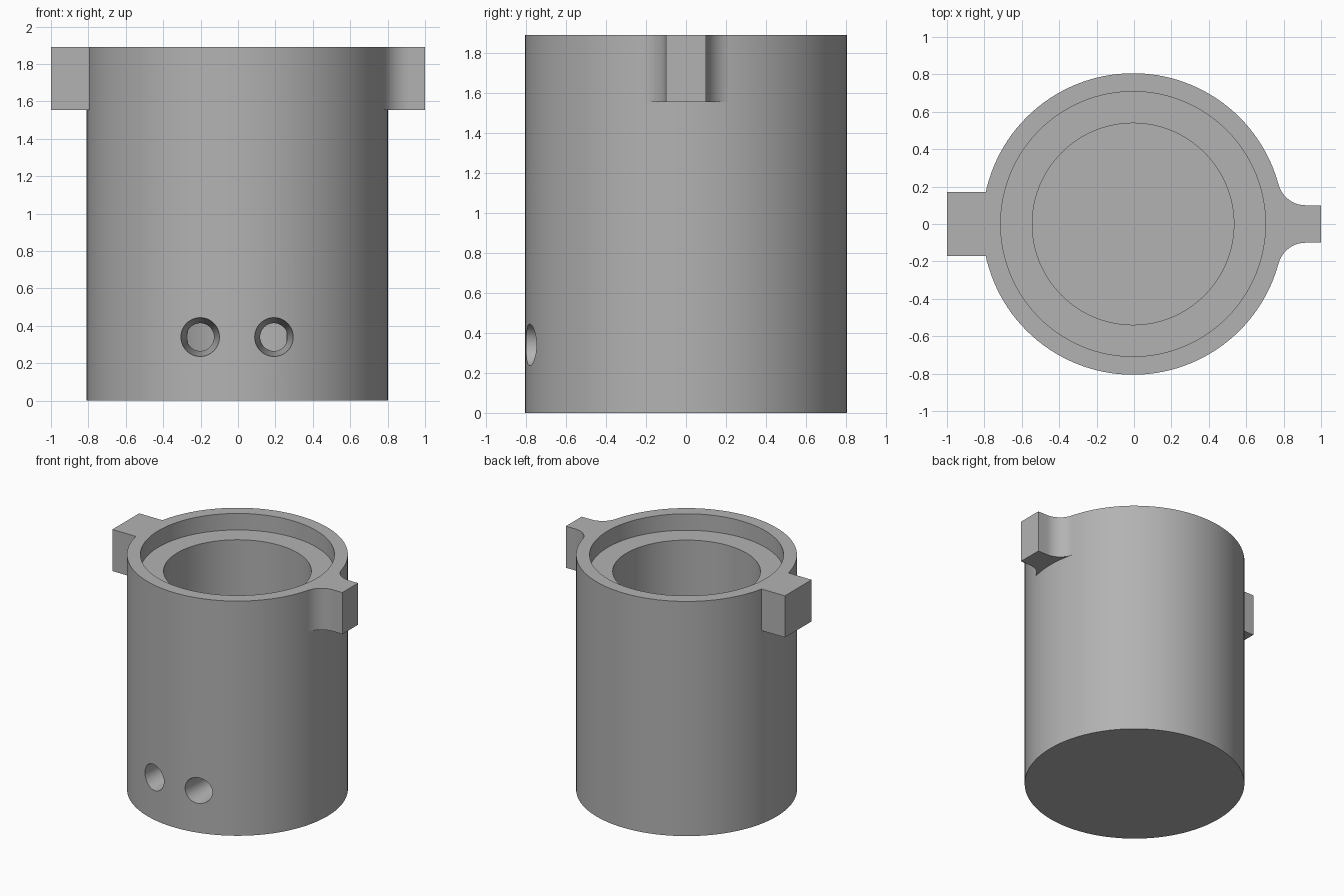
import bpy
import bmesh
from math import sin, cos, pi, atan2, radians
from mathutils import Matrix, Vector

default = bpy.data.objects.get("Cube")
if default:
    bpy.data.objects.remove(default, do_unlink=True)

CX = -0.005                       # axis of the barrel
HEIGHT, OUTER, LIP, BORE = 1.89, 0.806, 0.708, 0.539
LEDGE, FLOOR, LUG_BASE = 1.757, 0.17, 1.555

grey = bpy.data.materials.new("plain grey")
grey.use_nodes = True
COLOUR = (0.45, 0.45, 0.45, 1)
grey.diffuse_color = COLOUR
grey.node_tree.nodes["Principled BSDF"].inputs["Base Color"].default_value = COLOUR


def finish(bm, name):
    bmesh.ops.recalc_face_normals(bm, faces=bm.faces)
    mesh = bpy.data.meshes.new(name)
    bm.to_mesh(mesh)
    bm.free()
    obj = bpy.data.objects.new(name, mesh)
    bpy.context.collection.objects.link(obj)
    mesh.materials.append(grey)
    return obj


def lathe(name, profile, steps=128):
    bm = bmesh.new()
    verts = [bm.verts.new((r, 0, z)) for r, z in profile]
    edges = [bm.edges.new(pair) for pair in zip(verts, verts[1:])]
    bmesh.ops.spin(bm, geom=verts + edges, cent=(0, 0, 0), axis=(0, 0, 1),
                   angle=2 * pi, steps=steps)
    bmesh.ops.remove_doubles(bm, verts=bm.verts, dist=1e-5)
    bmesh.ops.translate(bm, verts=bm.verts, vec=(CX, 0, 0))
    return finish(bm, name)


def prism(name, outline, z0, z1):
    bm = bmesh.new()
    base = bm.faces.new([bm.verts.new((x, y, z0)) for x, y in outline])
    top = bmesh.ops.extrude_face_region(bm, geom=[base])["geom"]
    bmesh.ops.translate(bm, vec=(0, 0, z1 - z0),
                        verts=[v for v in top if isinstance(v, bmesh.types.BMVert)])
    return finish(bm, name)


def combine(target, tool, operation):
    mod = target.modifiers.new(operation, "BOOLEAN")
    mod.operation, mod.solver, mod.object = operation, "EXACT", tool
    bpy.context.view_layer.objects.active = target
    bpy.ops.object.modifier_apply(modifier=mod.name)
    bpy.data.objects.remove(tool, do_unlink=True)


# Closed-bottom barrel with a stepped mouth
barrel = lathe("barrel", [(0, 0), (OUTER, 0), (OUTER, HEIGHT), (LIP, HEIGHT),
                          (LIP, LEDGE), (BORE, LEDGE), (BORE, FLOOR), (0, FLOOR)])

# Square lug
square_lug = prism("square_lug", [(-1, -0.17), (-0.75, -0.17), (-0.75, 0.17), (-1, 0.17)],
                   LUG_BASE, HEIGHT)
combine(barrel, square_lug, "UNION")

# Narrow lug, blended into the barrel by a fillet on each side
FILLET, HALF = 0.15, 0.1
cy = HALF + FILLET
cx = CX + ((OUTER + FILLET) ** 2 - cy ** 2) ** 0.5
sweep = pi / 2 - atan2(cy, cx - CX)
side = [(1, HALF)]
for i in range(13):
    a = -pi / 2 - sweep * i / 12
    side.append((cx + FILLET * cos(a), cy + FILLET * sin(a)))
side.append((0.74, 0.19))
outline = side + [(x, -y) for x, y in reversed(side)]
combine(barrel, prism("narrow_lug", outline, LUG_BASE, HEIGHT), "UNION")

# Two tapered holes through the front wall
for x in (-0.2, 0.2):
    bm = bmesh.new()
    place = Matrix.Translation((x + CX, -0.65, 0.34)) @ Matrix.Rotation(radians(90), 4, "X")
    bmesh.ops.create_cone(bm, cap_ends=True, segments=48, radius1=0.071, radius2=0.109,
                          depth=0.36, matrix=place)
    combine(barrel, finish(bm, "hole_cutter"), "DIFFERENCE")

# Smooth round walls, crisp rims
bpy.ops.object.select_all(action="DESELECT")
barrel.select_set(True)
bpy.context.view_layer.objects.active = barrel
bpy.ops.object.shade_smooth_by_angle(angle=radians(30))
